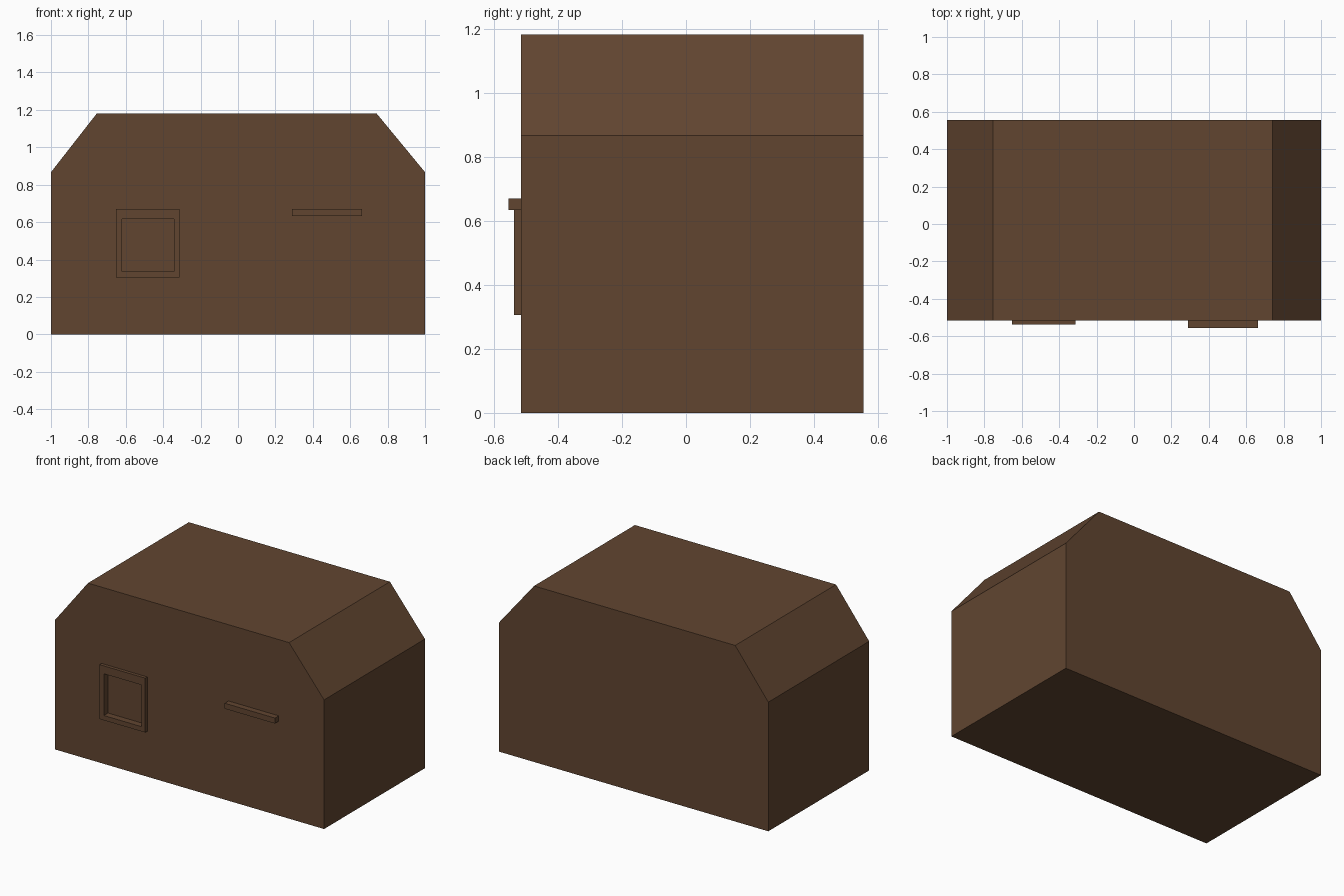
import bpy, bmesh

if "Cube" in bpy.data.objects:
    bpy.data.objects.remove(bpy.data.objects["Cube"])

Y0, Y1 = -0.515, 0.555          # front and back of the body
WX0, WX1, WZ0, WZ1 = -0.62, -0.342, 0.337, 0.617   # window opening
RECESS = -0.493

brown = bpy.data.materials.new("dark_brown")
brown.diffuse_color = (0.12, 0.06, 0.03, 1)
brown.use_nodes = True
brown.node_tree.nodes["Principled BSDF"].inputs["Base Color"].default_value = brown.diffuse_color


def make_object(name, bm):
    bmesh.ops.recalc_face_normals(bm, faces=bm.faces)
    mesh = bpy.data.meshes.new(name)
    bm.to_mesh(mesh)
    bm.free()
    mesh.materials.append(brown)
    ob = bpy.data.objects.new(name, mesh)
    bpy.context.collection.objects.link(ob)
    return ob


def prism(name, profile, y0, y1):
    """Extrude an x-z profile from y0 to y1."""
    bm = bmesh.new()
    face = bm.faces.new([bm.verts.new((x, y0, z)) for x, z in profile])
    ext = bmesh.ops.extrude_face_region(bm, geom=[face])
    verts = [v for v in ext["geom"] if isinstance(v, bmesh.types.BMVert)]
    bmesh.ops.translate(bm, verts=verts, vec=(0, y1 - y0, 0))
    return make_object(name, bm)


def rect(x0, x1, z0, z1):
    return [(x0, z0), (x1, z0), (x1, z1), (x0, z1)]


def cut(target, cutter):
    mod = target.modifiers.new("opening", 'BOOLEAN')
    mod.operation = 'DIFFERENCE'
    mod.solver = 'EXACT'
    mod.object = cutter
    cutter.hide_render = True
    cutter.hide_viewport = True


# Body with chamfered roof corners
body = prism("body", [(-1, 0), (1, 0), (1, 0.867), (0.74, 1.182),
                      (-0.754, 1.182), (-1, 0.867)], Y0, Y1)

# Raised window frame and the recess through it into the wall
frame = prism("window_frame", rect(-0.653, -0.313, 0.305, 0.67), -0.537, Y0)
cutter = prism("window_cutter", rect(WX0, WX1, WZ0, WZ1), -0.6, RECESS)
cut(body, cutter)
cut(frame, cutter)

# Small ledge on the right of the front
prism("ledge", rect(0.29, 0.663, 0.633, 0.67), -0.555, Y0)
